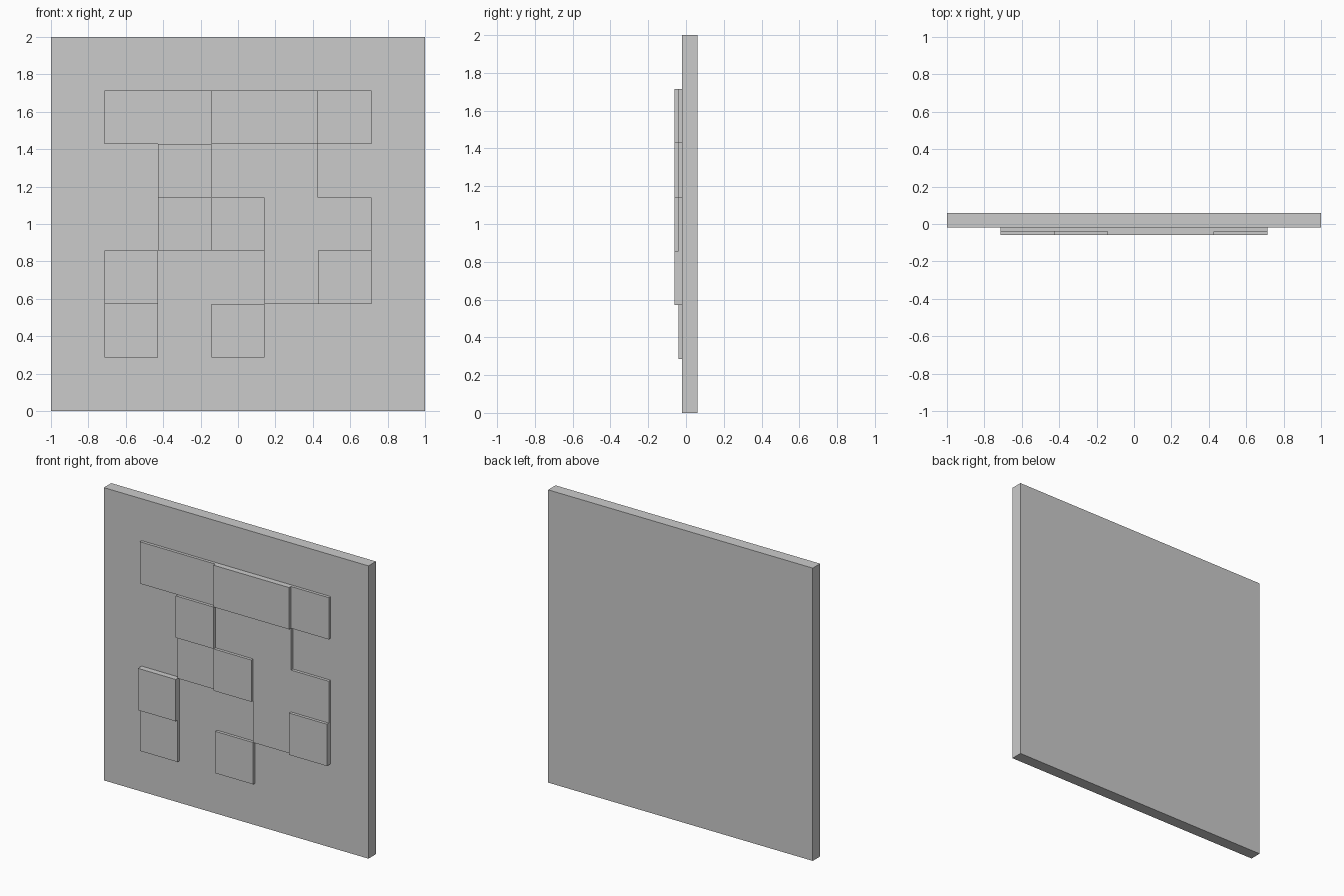
import bpy

if "Cube" in bpy.data.objects:
    bpy.data.objects.remove(bpy.data.objects["Cube"])


def box(name, x0, x1, y0, y1, z0, z1):
    bpy.ops.mesh.primitive_cube_add(
        size=1, location=((x0 + x1) / 2, (y0 + y1) / 2, (z0 + z1) / 2))
    ob = bpy.context.object
    ob.name = name
    ob.scale = (x1 - x0, y1 - y0, z1 - z0)
    bpy.ops.object.transform_apply(location=False, rotation=False, scale=True)
    return ob


CELL = 2 / 7          # panel is a 7 x 7 layout with a one-cell border
FACE = -0.02          # front face of the backing panel
STEP = 0.02           # relief per level

# Backing panel
box("backing_panel", -1, 1, FACE, 0.06, 0, 2)

# Relief tiles: 0 = bare panel, 1 = low tile, 2 = high tile
LEVELS = ["11221",
          "02110",
          "01211",
          "20012",
          "10100"]
# The top row uses double-width tiles, the rest single ones
SPANS = {0: [(0, 2), (2, 2), (4, 1)]}

for row, levels in enumerate(LEVELS):
    z1 = 2 - CELL * (row + 1)
    for col, width in SPANS.get(row, [(c, 1) for c in range(5)]):
        level = int(levels[col])
        if level:
            x0 = -1 + CELL * (col + 1)
            kind = "low" if level == 1 else "high"
            box(f"{kind}_tile_{row}_{col}", x0, x0 + CELL * width,
                FACE - STEP * level, FACE, z1 - CELL, z1)
